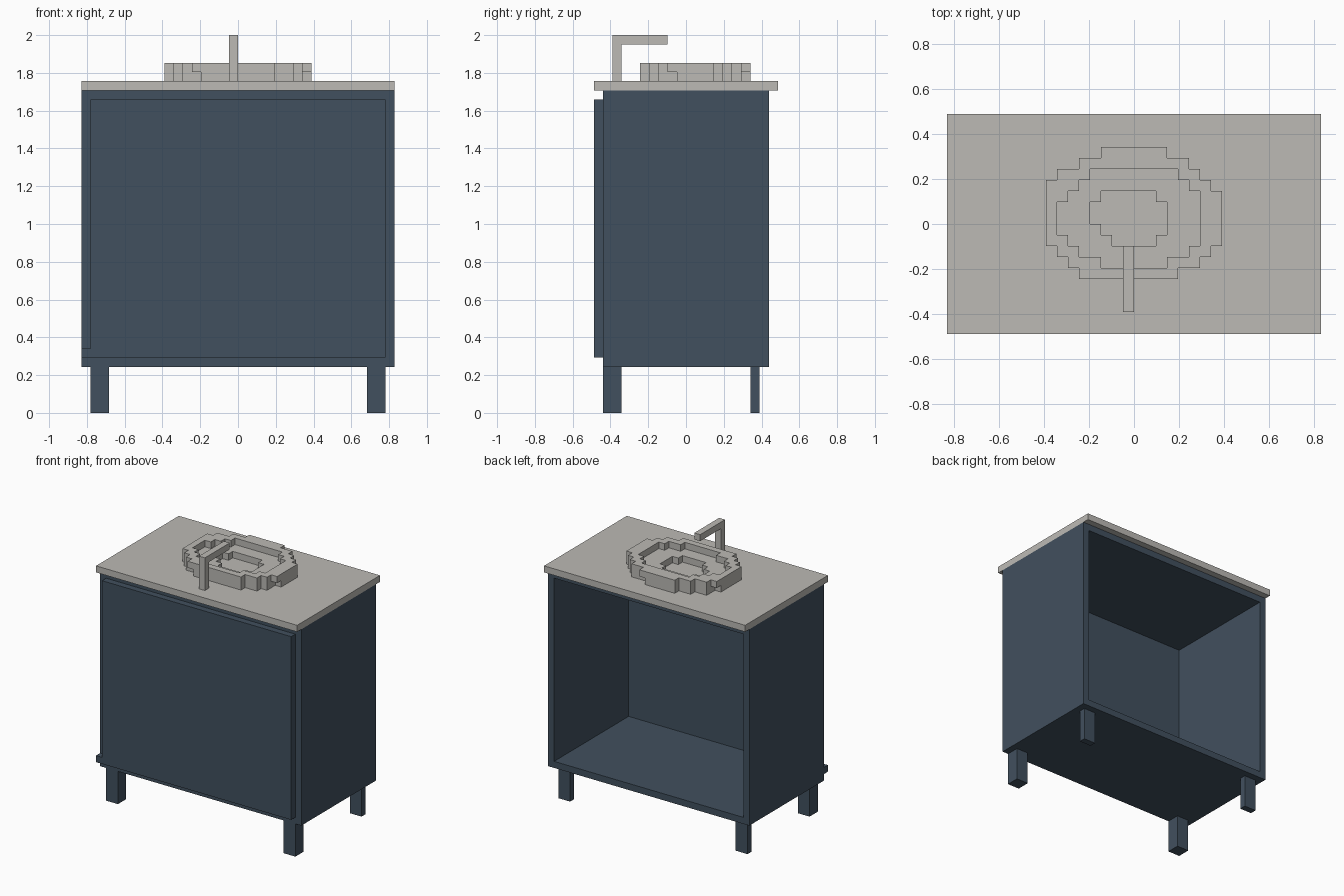
import bpy
import bmesh

if "Cube" in bpy.data.objects:
    bpy.data.objects.remove(bpy.data.objects["Cube"], do_unlink=True)

U = 2 / 41  # grid unit: the model is 41 units tall


def material(name, rgb):
    mat = bpy.data.materials.new(name)
    mat.use_nodes = True
    color = (*rgb, 1)
    mat.diffuse_color = color
    mat.node_tree.nodes["Principled BSDF"].inputs["Base Color"].default_value = color
    return mat


BLUE = material("slate_blue", (0.053, 0.080, 0.112))
GREY = material("warm_grey", (0.503, 0.491, 0.462))


def add_object(name, bm, mat):
    mesh = bpy.data.meshes.new(name)
    bm.to_mesh(mesh)
    bm.free()
    mesh.materials.append(mat)
    obj = bpy.data.objects.new(name, mesh)
    bpy.context.collection.objects.link(obj)
    return obj


def box(name, x, y, z, mat):
    """Box from (min, max) pairs in grid units."""
    bm = bmesh.new()
    bmesh.ops.create_cube(bm, size=1)
    for v in bm.verts:
        for axis, (lo, hi) in enumerate((x, y, z)):
            v.co[axis] = (hi if v.co[axis] > 0 else lo) * U
    return add_object(name, bm, mat)


def cells(rows):
    """Grid cells covered by rows {y: (x_min, x_max)}."""
    return {(x, y) for y, (lo, hi) in rows.items() for x in range(lo, hi)}


def slab(name, region, z, mat):
    """One-unit-thick stepped slab standing on height z."""
    bm = bmesh.new()
    for x, y in sorted(region):
        corners = ((x, y), (x + 1, y), (x + 1, y + 1), (x, y + 1))
        bm.faces.new([bm.verts.new((a * U, b * U, z * U)) for a, b in corners])
    bmesh.ops.remove_doubles(bm, verts=bm.verts, dist=U / 10)
    obj = add_object(name, bm, mat)
    solid = obj.modifiers.new("thickness", "SOLIDIFY")
    solid.thickness = U
    solid.offset = 1
    return obj


# Cabinet: four panels, open at the back
box("cabinet_floor", (-17, 17), (-9, 9), (5, 6), BLUE)
box("cabinet_ceiling", (-17, 17), (-9, 9), (34, 35), BLUE)
for side, x in (("right", -17), ("left", 16)):
    box(f"cabinet_{side}_wall", (x, x + 1), (-9, 9), (6, 34), BLUE)

# Door panel closing the front, with a small tab at its lower corner
box("door_panel", (-16, 16), (-10, -9), (6, 34), BLUE)
box("door_tab", (-17, -16), (-10, -9), (6, 7), BLUE)

# Legs: square in front, thinner at the back
for side, x in (("right", -16), ("left", 14)):
    box(f"front_{side}_leg", (x, x + 2), (-9, -7), (0, 5), BLUE)
    box(f"back_{side}_leg", (x, x + 2), (7, 8), (0, 5), BLUE)

# Countertop
box("countertop", (-17, 17), (-10, 10), (35, 36), GREY)

# Basin: two stepped rings narrowing towards the bottom
outer = cells({6: (-3, 3), 5: (-5, 5), 4: (-7, 6), 3: (-8, 7),
               **{y: (-8, 8) for y in range(-2, 3)},
               -3: (-7, 7), -4: (-6, 6), -5: (-5, 4)})
rim_hole = cells({4: (-4, 4), 3: (-5, 5), 2: (-6, 6),
                  **{y: (-7, 6) for y in range(-1, 2)},
                  -2: (-6, 6), -3: (-5, 5), -4: (-3, 3)})
drain_hole = cells({2: (-3, 2), 1: (-4, 3), 0: (-4, 3), -1: (-3, 3), -2: (-2, 2)})
undercut = {(-5, -5), (7, -2), (2, 6), (-8, 3)}
slab("basin_lower_ring", outer - undercut - drain_hole, 36, GREY)
slab("basin_rim", outer - rim_hole, 37, GREY)

# Faucet
box("faucet_post", (-1, 0), (-8, -7), (36, 40), GREY)
box("faucet_spout", (-1, 0), (-8, -2), (40, 41), GREY)
